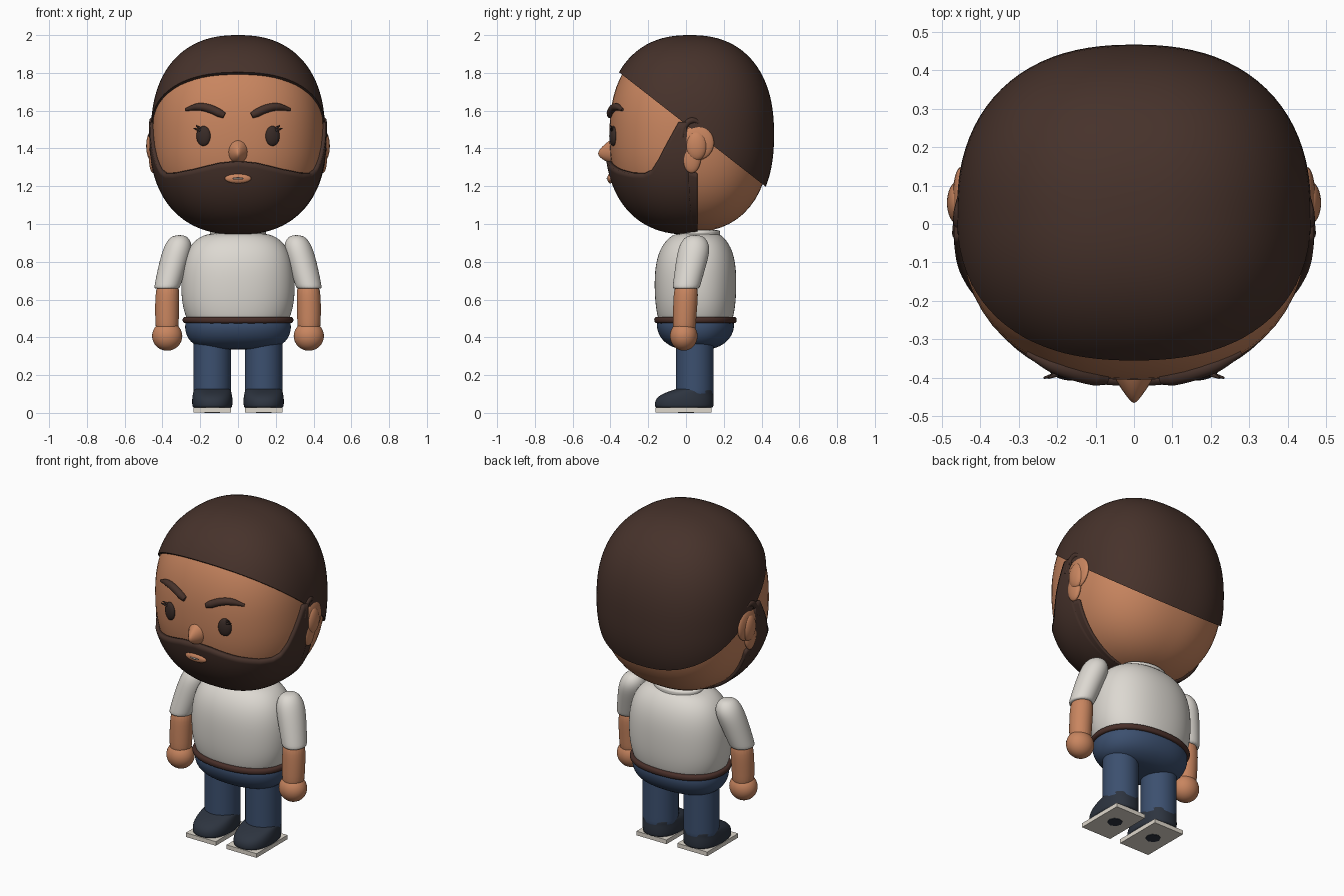
import bpy, bmesh, math
from mathutils import Vector

if "Cube" in bpy.data.objects:
    bpy.data.objects.remove(bpy.data.objects["Cube"])


def material(name, *rgb):
    m = bpy.data.materials.new(name)
    m.use_nodes = True
    m.diffuse_color = (*rgb, 1)
    m.node_tree.nodes["Principled BSDF"].inputs["Base Color"].default_value = (*rgb, 1)
    return m


SKIN = material("warm skin", 0.58, 0.235, 0.115)
HAIR = material("dark brown hair", 0.062, 0.032, 0.024)
SHIRT = material("off white cloth", 0.72, 0.69, 0.64)
DENIM = material("blue denim", 0.045, 0.08, 0.16)
SHOE = material("dark navy shoe", 0.026, 0.034, 0.05)
SOLE = material("pale sole", 0.74, 0.69, 0.61)
BELT = material("brown leather", 0.065, 0.028, 0.022)
EYE = material("eye brown", 0.04, 0.024, 0.02)

POWER = 2.35          # roundness of the head shapes
HEAD = Vector((0, 0.02, 1.472))
SKIN_R = Vector((0.453, 0.425, 0.515))
HAIR_R = Vector((0.461, 0.446, 0.528))
BEARD_R = Vector((0.47, 0.45, 0.528))


def finish(name, bm, mat, angle=180, subsurf=0):
    bmesh.ops.recalc_face_normals(bm, faces=bm.faces)
    me = bpy.data.meshes.new(name)
    bm.to_mesh(me)
    bm.free()
    me.materials.append(mat)
    ob = bpy.data.objects.new(name, me)
    bpy.context.collection.objects.link(ob)
    bpy.ops.object.select_all(action="DESELECT")
    ob.select_set(True)
    bpy.context.view_layer.objects.active = ob
    bpy.ops.object.shade_smooth_by_angle(angle=math.radians(angle))
    if subsurf:
        mod = ob.modifiers.new("Subdivision", "SUBSURF")
        mod.levels = mod.render_levels = subsurf
    return ob


def ball(loc, radii, power=2.0, segs=32, turn=0.0):
    """Rounded solid: a sphere when power is 2, boxier above that."""
    bm = bmesh.new()
    bmesh.ops.create_uvsphere(bm, u_segments=segs, v_segments=segs // 2, radius=1)
    ct, st = math.cos(turn), math.sin(turn)
    for v in bm.verts:
        size = sum(abs(c) ** power for c in v.co) ** (1 / power)
        x, y, z = (c / size * r for c, r in zip(v.co, radii))
        v.co = Vector((x * ct - y * st, x * st + y * ct, z)) + Vector(loc)
    return bm


def loft(name, rings, mat, power=2.0, sides=24):
    """Skin through level rings given as (x, y, z, x radius, y radius)."""
    bm = bmesh.new()
    loops = []
    for cx, cy, cz, rx, ry in rings:
        loop = []
        for i in range(sides):
            a = math.tau * i / sides
            c, s = math.cos(a), math.sin(a)
            k = (abs(c) ** power + abs(s) ** power) ** (-1 / power)
            loop.append(bm.verts.new((cx + rx * k * c, cy + ry * k * s, cz)))
        loops.append(loop)
    for lo, hi in zip(loops, loops[1:]):
        for i in range(sides):
            j = (i + 1) % sides
            bm.faces.new((lo[i], lo[j], hi[j], hi[i]))
    bm.faces.new(loops[0])
    bm.faces.new(loops[-1])
    return finish(name, bm, mat, subsurf=2)


def tube(name, points, mat, thickness):
    """Tapered strand through (x, y, z, relative radius) points."""
    cu = bpy.data.curves.new(name, "CURVE")
    cu.dimensions = "3D"
    cu.bevel_depth, cu.bevel_resolution, cu.use_fill_caps = thickness, 4, True
    sp = cu.splines.new("BEZIER")
    sp.bezier_points.add(len(points) - 1)
    for bp, (x, y, z, r) in zip(sp.bezier_points, points):
        bp.co, bp.radius = (x, y, z), r
        bp.handle_left_type = bp.handle_right_type = "AUTO"
    cu.materials.append(mat)
    ob = bpy.data.objects.new(name, cu)
    bpy.context.collection.objects.link(ob)
    bpy.ops.object.select_all(action="DESELECT")
    ob.select_set(True)
    bpy.context.view_layer.objects.active = ob
    bpy.ops.object.convert(target="MESH")


def face_y(x, z, radii=SKIN_R):
    left = 1 - abs(x / radii.x) ** POWER - abs((z - HEAD.z) / radii.z) ** POWER
    return HEAD.y - radii.y * max(left, 0) ** (1 / POWER)


# Head and hair cap sliced along a slanting hairline
finish("head", ball(HEAD, SKIN_R, POWER, 64), SKIN)
bm = ball(HEAD, HAIR_R, POWER, 96)
cut = bmesh.ops.bisect_plane(bm, geom=bm.verts[:] + bm.edges[:] + bm.faces[:],
                             plane_co=(0, -0.35, 1.8), plane_no=(0, 0.78, 1), clear_inner=True)
rim = [e for e in cut["geom_cut"] if isinstance(e, bmesh.types.BMEdge)]
bmesh.ops.contextual_create(bm, geom=rim)
finish("hair", bm, HAIR, 40)

# Beard: columns rising from under the chin to the beard line
BEARD_LINE = [(0, 1.33), (12, 1.32), (30, 1.285), (45, 1.265), (54, 1.265), (60, 1.285),
              (65, 1.34), (78, 1.54), (83, 1.54), (84, 1.28), (90, 1.265)]


def beard_top(deg):
    for (a, za), (b, zb) in zip(BEARD_LINE, BEARD_LINE[1:]):
        if deg <= b:
            return za + (zb - za) * (deg - a) / (b - a)


def beard_point(deg, z):
    a, lo, hi = math.radians(deg), 0.0, 1.0
    for _ in range(30):
        r = (lo + hi) / 2
        p = Vector((r * math.sin(a), 0.06 - r * math.cos(a), z))
        inside = sum(abs(d / s) ** POWER for d, s in zip(p - HEAD, BEARD_R)) < 1
        lo, hi = (r, hi) if inside else (lo, r)
    return p


bm = bmesh.new()
ROWS = 24
columns = []
for deg in range(-90, 91):
    end = math.acos((HEAD.z - beard_top(abs(deg))) / BEARD_R.z)
    columns.append([bm.verts.new(beard_point(deg, HEAD.z - BEARD_R.z * math.cos(end * i / ROWS)))
                    for i in range(ROWS + 1)])
for p, q in zip(columns, columns[1:]):
    for i in range(ROWS):
        bm.faces.new((p[i], q[i], q[i + 1], p[i + 1]))
bmesh.ops.remove_doubles(bm, verts=bm.verts, dist=0.0005)
beard = finish("beard", bm, HAIR)
shell = beard.modifiers.new("Thickness", "SOLIDIFY")
shell.thickness, shell.offset = 0.025, -1

# Nose: a small ball drawn out to a tip
bm = ball((0, 0, 0), (0.055, 0.075, 0.065), 2, 24)
for v in bm.verts:
    f = max(-v.co.y / 0.075, 0)
    v.co.x *= 1 - 0.6 * f
    v.co.z *= 1 - 0.4 * f
    v.co += Vector((0, -0.39, 1.385 - 0.012 * f))
finish("nose", bm, SKIN)

# Mouth
my = face_y(0, 1.24, BEARD_R)
for name, mat, r in (("lips", SKIN, (0.07, 0.016, 0.026)),
                     ("mouth_opening", EYE, (0.052, 0.018, 0.013)),
                     ("teeth", SOLE, (0.042, 0.02, 0.007))):
    finish(name, ball((0, my, 1.241), r, 2, 24), mat)

for side, s in (("left", 1), ("right", -1)):
    # Eyes, lashes and brows
    finish(side + "_eye", ball((s * 0.183, -0.386, 1.466), (0.039, 0.018, 0.053), 2, 24, s * 0.29), EYE)
    for k in range(2):
        tube(f"{side}_lash_{k + 1}", [(s * 0.2, -0.39, 1.495 + k * 0.012, 1),
                                      (s * (0.234 - k * 0.012), -0.4, 1.507 + k * 0.014, 0.4)], EYE, 0.007)
    brow = [(0.072, 1.574, 0.7), (0.1, 1.588, 1), (0.155, 1.612, 1), (0.21, 1.62, 0.9), (0.278, 1.605, 0.35)]
    tube(side + "_eyebrow", [(s * x, face_y(x, z) - 0.004, z, r) for x, z, r in brow], HAIR, 0.022)

    # Ear with lobe, inner pad and the hair curling over it
    finish(side + "_ear", ball((s * 0.45, 0.06, 1.43), (0.022, 0.088, 0.092)), SKIN)
    finish(side + "_ear_lobe", ball((s * 0.45, 0.03, 1.355), (0.022, 0.05, 0.085)), SKIN)
    finish(side + "_inner_ear", ball((s * 0.458, 0.055, 1.413), (0.028, 0.055, 0.077)), SKIN)
    tube(side + "_ear_curl", [(s * 0.456, -0.025, 1.46, 1), (s * 0.454, -0.005, 1.52, 1),
                              (s * 0.452, 0.03, 1.548, 1), (s * 0.448, 0.075, 1.535, 0.6)], HAIR, 0.017)

    # Sleeve, forearm and hand
    loft(side + "_sleeve", [(s * 0.377, 0.0, 0.655, 0.066, 0.07), (s * 0.376, 0.001, 0.665, 0.069, 0.073),
                            (s * 0.345, 0.025, 0.78, 0.077, 0.082), (s * 0.32, 0.043, 0.865, 0.079, 0.087),
                            (s * 0.312, 0.046, 0.915, 0.062, 0.068), (s * 0.31, 0.047, 0.942, 0.03, 0.034)], SHIRT)
    loft(side + "_forearm", [(s * 0.375, -0.01, 0.4, 0.06, 0.06), (s * 0.376, -0.008, 0.5, 0.063, 0.062),
                             (s * 0.375, -0.002, 0.6, 0.065, 0.066), (s * 0.37, 0.002, 0.7, 0.06, 0.062)], SKIN)
    finish(side + "_hand", ball((s * 0.375, -0.012, 0.407), (0.08, 0.073, 0.078)), SKIN)

    # Leg, shoe and sole
    loft(side + "_leg", [(s * 0.136, 0.047, z, 0.1, 0.1) for z in (0.08, 0.1, 0.25, 0.4, 0.43)], DENIM)
    loft(side + "_shoe", [(s * 0.136, -0.01, 0.022, 0.1, 0.15), (s * 0.136, -0.01, 0.035, 0.107, 0.157),
                          (s * 0.136, -0.008, 0.075, 0.108, 0.156), (s * 0.136, 0.012, 0.105, 0.102, 0.132),
                          (s * 0.136, 0.045, 0.125, 0.098, 0.1), (s * 0.136, 0.05, 0.135, 0.08, 0.08)], SHOE, 2.4)
    bm = bmesh.new()
    bmesh.ops.create_cube(bm, size=1)
    for v in bm.verts:
        v.co = Vector((v.co.x * 0.2, v.co.y * 0.295, v.co.z * 0.025)) + Vector((s * 0.136, -0.013, 0.0155))
    finish(side + "_sole", bm, SOLE, 30)
    bm = bmesh.new()
    bmesh.ops.create_cone(bm, cap_ends=True, segments=8, radius1=0.042, radius2=0.042, depth=0.006)
    bmesh.ops.translate(bm, verts=bm.verts, vec=(s * 0.136, 0.0, 0.003))
    finish(side + "_sole_patch", bm, SHOE, 30)

# Torso, collar, hips and belt
loft("shirt", [(0, 0.05, 0.48, 0.262, 0.19), (0, 0.05, 0.5, 0.275, 0.2), (0, 0.05, 0.58, 0.3, 0.215),
               (0, 0.05, 0.7, 0.304, 0.219), (0, 0.051, 0.8, 0.293, 0.212), (0, 0.053, 0.88, 0.262, 0.186),
               (0, 0.056, 0.935, 0.205, 0.142), (0, 0.06, 0.955, 0.13, 0.1)], SHIRT, 2.3)
loft("collar", [(0, 0.07, z, 0.15, 0.112) for z in (0.9, 0.91, 0.96, 0.97)], SHIRT)
loft("hips", [(0, 0.05, 0.335, 0.13, 0.075), (0, 0.05, 0.348, 0.215, 0.125), (0, 0.05, 0.385, 0.265, 0.18),
              (0, 0.05, 0.44, 0.284, 0.206), (0, 0.05, 0.48, 0.28, 0.206), (0, 0.05, 0.5, 0.27, 0.195)], DENIM, 2.3)
loft("belt", [(0, 0.05, 0.472, 0.275, 0.202), (0, 0.05, 0.476, 0.292, 0.217),
              (0, 0.05, 0.492, 0.297, 0.221), (0, 0.05, 0.507, 0.292, 0.217),
              (0, 0.05, 0.511, 0.275, 0.202)], BELT, 2.3)
